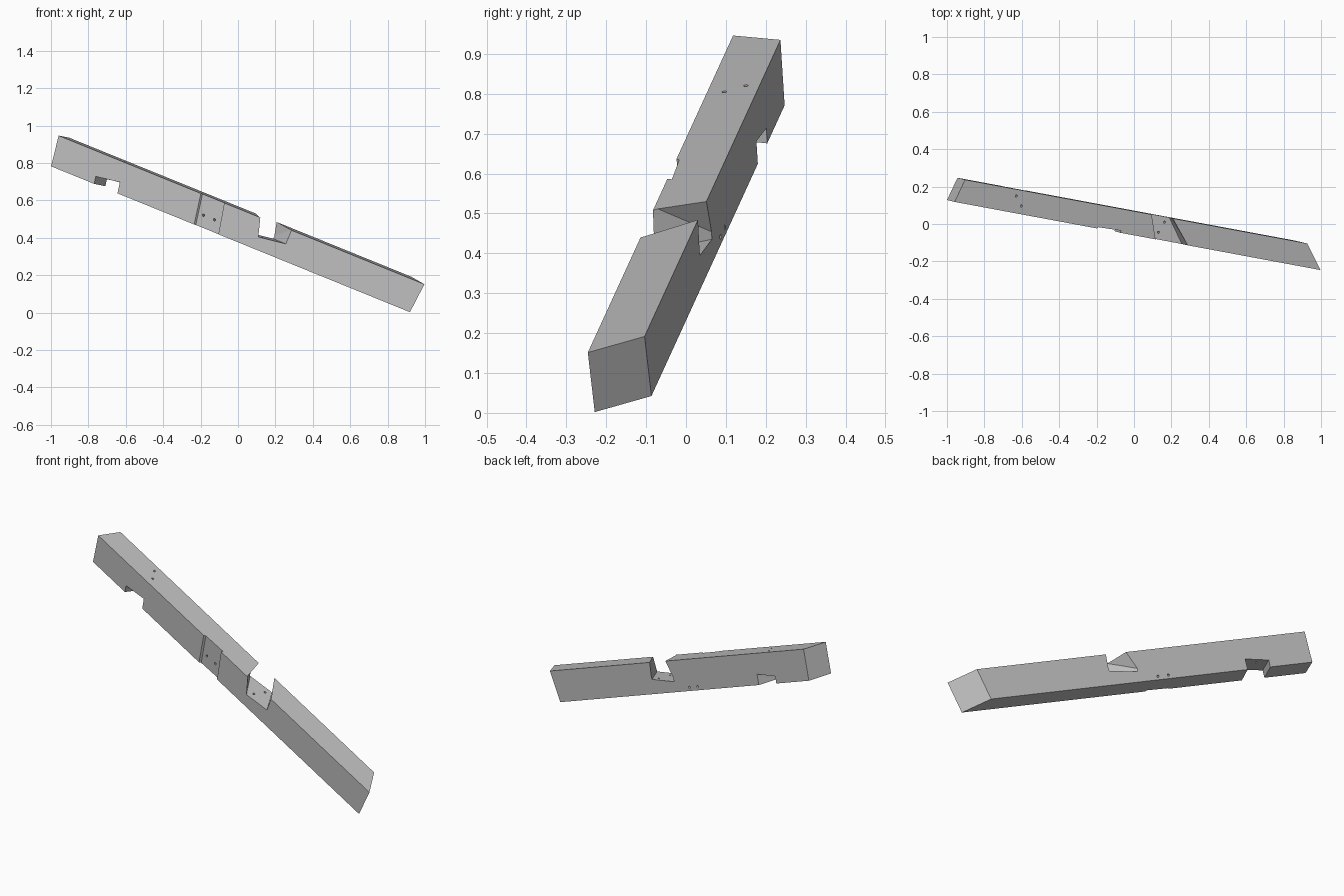
import bpy, bmesh
from mathutils import Vector, Matrix

cube = bpy.data.objects.get("Cube")
if cube:
    bpy.data.objects.remove(cube, do_unlink=True)

W, H = 0.127, 0.168          # beam width and height

# Beam frame: x along the beam, y to the back, z out of the top; origin at the high top front corner
ax = Vector((0.913, -0.170, -0.371)).normalized()
ay = Vector((0.189, 0.980, 0.016))
ay = (ay - ax * ay.dot(ax)).normalized()
az = ax.cross(ay)
FRAME = Matrix((ax, ay, az)).transposed().to_4x4()
FRAME.translation = (-0.959, 0.118, 0.946)

wood = bpy.data.materials.new("plain_grey")
wood.use_nodes = True
GREY = (0.52, 0.52, 0.52, 1)
wood.diffuse_color = GREY
wood.node_tree.nodes["Principled BSDF"].inputs["Base Color"].default_value = GREY


def make_object(name, bm):
    mesh = bpy.data.meshes.new(name)
    bmesh.ops.recalc_face_normals(bm, faces=bm.faces)
    bm.to_mesh(mesh)
    bm.free()
    mesh.materials.append(wood)
    obj = bpy.data.objects.new(name, mesh)
    obj.matrix_world = FRAME
    bpy.context.scene.collection.objects.link(obj)
    return obj


def hull(name, points):
    bm = bmesh.new()
    for p in points:
        bm.verts.new(p)
    bmesh.ops.convex_hull(bm, input=bm.verts[:])
    bmesh.ops.dissolve_limit(bm, angle_limit=0.01, verts=bm.verts[:], edges=bm.edges[:])
    return make_object(name, bm)


def notch(name, *posts):
    """Posts are (floor, mouth) pairs: two at one side, then two at the other."""
    p = []
    for floor, mouth in posts:
        floor, mouth = Vector(floor), Vector(mouth)
        p.append((floor, floor.lerp(mouth, 1.3)))
    points = []
    for a, b in ((p[0], p[2]), (p[1], p[3])):
        for k in (0, 1):
            points += [a[k].lerp(b[k], -0.2), a[k].lerp(b[k], 1.2)]
    return hull(name, points)


def peg_hole(name, start, end, over=0.1):
    start, end = Vector(start), Vector(end)
    d = end - start
    bm = bmesh.new()
    bmesh.ops.create_cone(bm, cap_ends=True, segments=12, radius1=0.006, radius2=0.006,
                          depth=d.length * (1 + 2 * over))
    turn = d.to_track_quat('Z', 'Y').to_matrix().to_4x4()
    bmesh.ops.transform(bm, matrix=Matrix.Translation((start + end) / 2) @ turn, verts=bm.verts)
    return make_object(name, bm)


# Beam with mitred ends
beam = hull("timber_beam", [
    (0, 0, 0), (0.035, W, 0), (0.022, 0, -H), (0.057, W, -H),
    (2.142, 0, 0), (2.039, W, 0), (2.124, 0, -H), (2.021, W, -H)])

cutters = [
    # Skewed housing across the top
    notch("top_notch",
          ((1.209, 0, -0.100), (1.191, 0, 0)), ((1.362, 0, -0.079), (1.361, 0, 0)),
          ((1.102, W, -0.112), (1.130, W, 0)), ((1.266, W, -0.090), (1.250, W, 0))),
    # Seat cut across the underside
    notch("under_notch",
          ((0.268, 0, -H + 0.040), (0.274, 0, -H)), ((0.401, 0, -H + 0.060), (0.411, 0, -H)),
          ((0.308, W, -H + 0.038), (0.314, W, -H)), ((0.444, W, -H + 0.058), (0.452, W, -H))),
    # Shallow housing on the front face
    notch("front_housing",
          ((0.841, 0.008, 0), (0.833, 0, 0)), ((0.972, 0.012, 0), (0.970, 0, 0)),
          ((0.868, 0.008, -H), (0.860, 0, -H)), ((1.004, 0.012, -H), (1.002, 0, -H))),
]

# Pairs of peg holes
for x in (0.884, 0.948):
    cutters.append(peg_hole("front_peg_hole", (x, 0, -0.100), (x + 0.045, W, -0.149)))
for x, y in ((0.341, 0.092), (0.381, 0.044)):
    cutters.append(peg_hole("upper_peg_hole", (x, y, 0.01), (x + 0.019, y, -0.13)))
for x, y in ((1.242, 0.097), (1.221, 0.038)):
    cutters.append(peg_hole("notch_peg_hole", (x, y, -0.07), (x + 0.008, y, -0.13)))

bpy.context.view_layer.objects.active = beam
for cutter in cutters:
    mod = beam.modifiers.new(cutter.name, 'BOOLEAN')
    mod.operation = 'DIFFERENCE'
    mod.solver = 'EXACT'
    mod.object = cutter
    bpy.ops.object.modifier_apply(modifier=mod.name)
for cutter in cutters:
    bpy.data.objects.remove(cutter, do_unlink=True)
